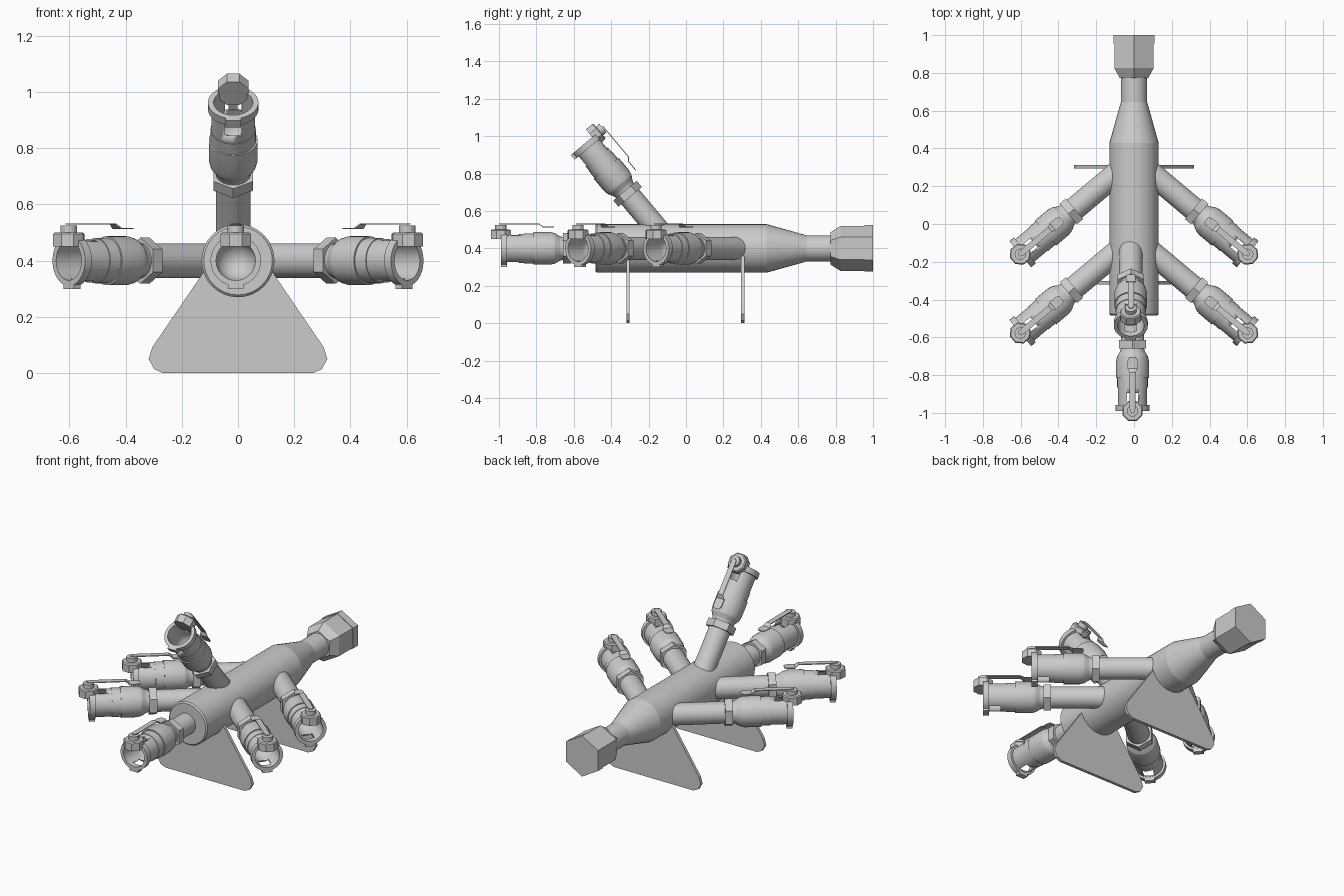
import bpy, bmesh, math
from mathutils import Matrix, Vector

if "Cube" in bpy.data.objects:
    bpy.data.objects.remove(bpy.data.objects["Cube"])

COL = bpy.context.scene.collection


def finish(name, bm):
    """Clean a bmesh and turn it into a mesh, smooth with sharp edges kept."""
    bmesh.ops.remove_doubles(bm, verts=bm.verts, dist=1e-5)
    bmesh.ops.recalc_face_normals(bm, faces=bm.faces)
    me = bpy.data.meshes.new(name)
    bm.to_mesh(me)
    bm.free()
    me.shade_smooth()
    me.set_sharp_from_angle(angle=math.radians(14))
    return me


def lathe(name, profile, sides=32, axis='x', phase=math.pi / 2):
    """Revolve (position, radius) points; start and end on the axis to close."""
    bm = bmesh.new()
    rings = []
    for t, r in [(profile[0][0], 0)] + profile + [(profile[-1][0], 0)]:
        ring = []
        for i in range(sides):
            a = phase + 2 * math.pi * i / sides
            c, s = r * math.cos(a), r * math.sin(a)
            ring.append(bm.verts.new((t, c, s) if axis == 'x' else (c, s, t)))
        rings.append(ring)
    for a, b in zip(rings, rings[1:]):
        for i in range(sides):
            j = (i + 1) % sides
            bm.faces.new((a[i], a[j], b[j], b[i]))
    return finish(name, bm)


def box(name, x0, x1, y0, y1, z0, z1):
    bm = bmesh.new()
    bmesh.ops.create_cube(bm, size=1)
    for v in bm.verts:
        v.co = ((x0 + x1) / 2 + v.co.x * (x1 - x0),
                (y0 + y1) / 2 + v.co.y * (y1 - y0),
                (z0 + z1) / 2 + v.co.z * (z1 - z0))
    return finish(name, bm)


def strip(name, path, t):
    """Bent flat bar through (x, z, half width) points, thickness t."""
    bm = bmesh.new()
    secs = [[bm.verts.new((x, y, z + h)) for y, h in ((-w, 0), (w, 0), (w, t), (-w, t))]
            for x, z, w in path]
    for a, b in zip(secs, secs[1:]):
        for i in range(4):
            j = (i + 1) % 4
            bm.faces.new((a[i], a[j], b[j], b[i]))
    bm.faces.new(secs[0])
    bm.faces.new(secs[-1])
    return finish(name, bm)


def place(name, me, mat=Matrix()):
    ob = bpy.data.objects.new(name, me)
    COL.objects.link(ob)
    ob.matrix_world = mat
    return ob


def frame(origin, out, up):
    """Local x points outward, local z points up."""
    a, u = Vector(out).normalized(), Vector(up).normalized()
    m = Matrix((a, u.cross(a), u)).transposed().to_4x4()
    m.translation = Vector(origin)
    return m


# Main tank: barrel, cone and neck
place("main_barrel", lathe("main_barrel", [
    (-0.485, 0.122), (-0.477, 0.13), (0.43, 0.13), (0.645, 0.07), (0.80, 0.07)]),
    frame((0, 0, 0.4), (0, 1, 0), (0, 0, 1)))

# Hexagonal end cap
place("end_cap", lathe("end_cap", [
    (0.772, 0.086), (0.825, 0.12), (0.955, 0.12), (0.955, 0.124), (1.0, 0.124)], 6),
    frame((0, 0, 0.4), (0, 1, 0), (0, 0, 1)))

# Support plates
half = [(0.267, 0), (0.298, 0.014), (0.318, 0.05), (0.305, 0.092), (0.095, 0.4)]
outline = half + [(-x, z) for x, z in reversed(half)]
for name, y in (("front_leg", -0.31), ("back_leg", 0.303)):
    bm = bmesh.new()
    f = bm.faces.new([bm.verts.new((x, y - 0.009, z)) for x, z in outline])
    ext = bmesh.ops.extrude_face_region(bm, geom=[f])
    bmesh.ops.translate(bm, vec=(0, 0.018, 0),
                        verts=[v for v in ext["geom"] if isinstance(v, bmesh.types.BMVert)])
    place(name, finish(name, bm))

# Valve body: hollow coupling with a domed bore (x = 0 is the open end)
dome = [(-0.19 + 0.07 * (1 - math.cos(a)), 0.07 * math.sin(a))
        for a in (math.pi / 16 * i for i in range(9))]
shell = place("valve_shell", lathe("valve_shell", dome + [
    (0, 0.07), (0, 0.09), (-0.032, 0.09), (-0.032, 0.078), (-0.125, 0.078),
    (-0.125, 0.081), (-0.175, 0.081), (-0.175, 0.087), (-0.265, 0.087),
    (-0.29, 0.081), (-0.315, 0.066), (-0.335, 0.06)]))

# Windows through the coupling wall, above and below
cutter = place("window_cutter", box("window_cutter", -0.095, -0.034, -0.03, 0.03, -0.2, 0.2))
cutter.hide_render = True
mod = shell.modifiers.new("windows", 'BOOLEAN')
mod.operation, mod.solver, mod.object = 'DIFFERENCE', 'EXACT', cutter
bpy.context.view_layer.update()
body = bpy.data.meshes.new_from_object(
    shell.evaluated_get(bpy.context.evaluated_depsgraph_get()))
bpy.data.objects.remove(shell)
bpy.data.objects.remove(cutter)

# Valve parts shared by every outlet
valve = {
    "valve_body": body,
    "valve_hex_nut": lathe("valve_hex_nut", [(-0.375, 0.082), (-0.332, 0.082)], 6),
    "upper_lug": box("upper_lug", -0.032, 0, -0.028, 0.028, 0.078, 0.1),
    "lower_lug": box("lower_lug", -0.032, 0, -0.028, 0.028, -0.1, -0.078),
    "stem_boss": lathe("stem_boss", [(0.05, 0.058), (0.095, 0.058), (0.101, 0.052)], 8, 'z', math.pi / 8),
    "stem_nut": lathe("stem_nut", [(0.1, 0.03), (0.125, 0.03)], 16, 'z'),
    "lever": strip("lever", [
        (-0.285, 0.112, 0.018), (-0.265, 0.112, 0.026), (-0.225, 0.112, 0.026),
        (-0.205, 0.128, 0.016), (-0.02, 0.128, 0.016), (0.0, 0.128, 0.013),
        (0.01, 0.128, 0.006)], 0.005),
}
for me in valve.values():
    me.transform(Matrix.Translation((0, 0, 0)))


def outlet(name, root, out, up, length, start):
    """A branch pipe leaving root on the tank axis, ending in a valve."""
    out = Vector(out).normalized()
    m = frame(Vector(root) + out * length, out, up)
    place(name + "_pipe", lathe(name + "_pipe", [(start - length, 0.062), (-0.32, 0.062)]), m)
    for part, me in valve.items():
        place(name + "_" + part, me, m)


c, s = math.cos(math.radians(40)), math.sin(math.radians(40))
for label, y in (("back", 0.345), ("front", -0.072)):
    for side, sx in (("right", 1), ("left", -1)):
        outlet(f"{label}_{side}", (0, y, 0.4), (sx * c, -s, 0), (0, 0, 1), 0.786, 0.06)
outlet("end", (-0.008, 0, 0.4), (0, -1, 0), (0, 0, 1), 0.99, 0.46)
outlet("top", (-0.017, -0.067, 0.4), (0, -s, c), (0, c, s), 0.735, 0.06)
